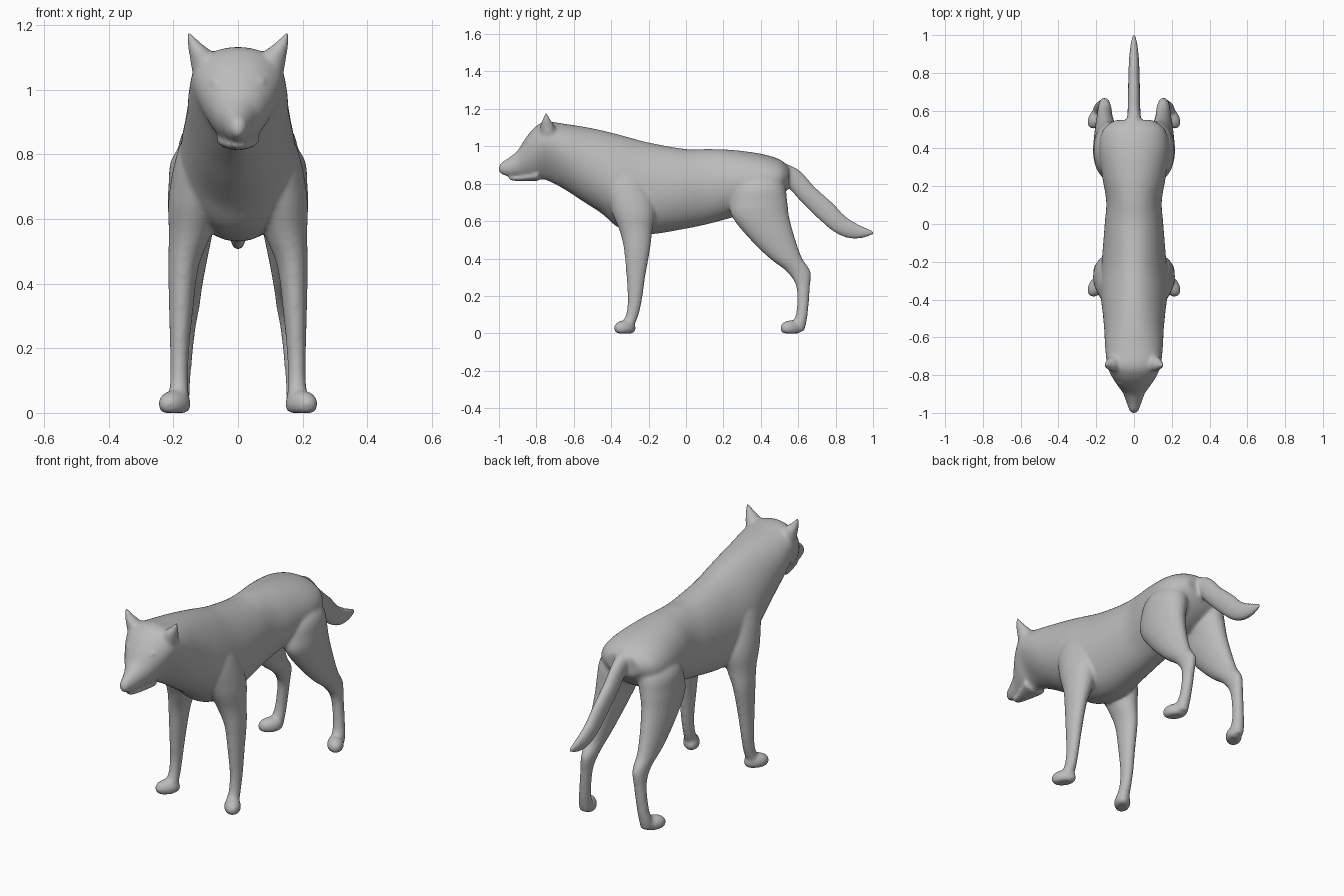
import bpy
import bmesh
from math import sin, cos, pi, radians
from mathutils import Matrix, Vector

default = bpy.data.objects.get("Cube")
if default:
    bpy.data.objects.remove(default, do_unlink=True)


def make_material(name, colour):
    mat = bpy.data.materials.new(name)
    mat.use_nodes = True
    mat.diffuse_color = colour
    mat.node_tree.nodes["Principled BSDF"].inputs["Base Color"].default_value = colour
    return mat


grey = make_material("plain grey", (0.5, 0.5, 0.5, 1))


def catmull(a, b, c, d, t):
    """Smooth interpolation between rings b and c."""
    return [q + 0.5 * t * (r - p + t * (2 * p - 5 * q + 4 * r - s + t * (3 * (q - r) + s - p)))
            for p, q, r, s in zip(a, b, c, d)]


def smooth_rings(rings, steps=6):
    last = len(rings) - 1
    result = []
    for i in range(last):
        quad = [rings[min(max(k, 0), last)] for k in (i - 1, i, i + 1, i + 2)]
        result += [catmull(*quad, s / steps) for s in range(steps)]
    return result + [list(rings[last])]


def loft(bm, rings, side=1, sides=64):
    """Skin rings of (x, y, z, half width, half depth, tilt, taper)."""
    loops = []
    for x, y, z, wide, deep, tilt, taper in smooth_rings(rings):
        axis = Vector((0, cos(radians(tilt)), sin(radians(tilt))))
        loop = []
        for k in range(sides):
            a = 2 * pi * k / sides
            across = Vector((wide * cos(a) * (1 - taper * sin(a)), 0, 0))
            point = Vector((x, y, z)) + across + axis * deep * sin(a)
            point.x *= side
            loop.append(bm.verts.new(point))
        loops.append(loop)
    for low, high in zip(loops, loops[1:]):
        for k in range(sides):
            n = (k + 1) % sides
            bm.faces.new((low[k], low[n], high[n], high[k]))
    bm.faces.new(loops[0])
    bm.faces.new(loops[-1])


def ellipsoid(bm, centre, radii, side=1, turn=0, roll=0):
    """Rounded lump, kept above the floor."""
    x, y, z = centre
    place = (Matrix.Translation((x * side, y, z))
             @ Matrix.Rotation(radians(turn) * side, 4, "Z")
             @ Matrix.Rotation(radians(roll) * side, 4, "Y")
             @ Matrix.Diagonal((*radii, 1)))
    made = bmesh.ops.create_uvsphere(bm, u_segments=32, v_segments=20, radius=1, matrix=place)
    for v in made["verts"]:
        v.co.z = max(v.co.z, 0)


def finish(bm, name):
    bmesh.ops.recalc_face_normals(bm, faces=bm.faces)
    for face in bm.faces:
        face.smooth = True
    mesh = bpy.data.meshes.new(name)
    bm.to_mesh(mesh)
    bm.free()
    mesh.materials.append(grey)
    obj = bpy.data.objects.new(name, mesh)
    bpy.context.collection.objects.link(obj)
    return obj


# Head and trunk: (y, top, bottom, half width, taper)
trunk = [
    (-1.0, .895, .862, .014, 0), (-.985, .915, .85, .025, 0),
    (-.95, .937, .838, .038, 0), (-.9, .978, .834, .056, -.1),
    (-.86, 1.04, .828, .082, -.2), (-.81, 1.1, .82, .112, -.3),
    (-.75, 1.132, .82, .133, -.38), (-.65, 1.12, .77, .15, -.2),
    (-.55, 1.105, .705, .158, -.05), (-.45, 1.085, .64, .168, .05),
    (-.35, 1.06, .56, .178, .1), (-.2, 1.02, .53, .17, .1),
    (0, .985, .56, .155, 0), (.12, .985, .585, .147, 0),
    (.25, .98, .62, .168, 0), (.4, .96, .66, .185, 0),
    (.5, .93, .72, .163, 0), (.55, .89, .78, .1, 0)]

jaw = [(0, -.945, .828, .02, .01, 90, 0), (0, -.88, .83, .038, .017, 90, 0),
       (0, -.79, .845, .07, .03, 90, 0)]

# Tail: (y, z, half width, half depth, tilt)
tail = [
    (.45, .89, .06, .04, 65), (.56, .84, .037, .053, 45),
    (.65, .745, .033, .054, 42), (.74, .66, .031, .057, 45),
    (.82, .586, .029, .053, 60), (.89, .55, .025, .045, 75),
    (.95, .539, .018, .03, 85), (1.005, .538, .007, .009, 90)]

# Legs: (x, y, z, half width, half depth)
front_leg = [
    (.07, -.34, .97, .04, .06), (.105, -.325, .82, .078, .115),
    (.13, -.285, .67, .084, .12), (.149, -.268, .55, .065, .088),
    (.169, -.262, .45, .047, .07), (.177, -.268, .3, .036, .05),
    (.181, -.273, .18, .029, .038), (.182, -.287, .1, .028, .034),
    (.184, -.308, .05, .032, .036), (.184, -.315, .012, .03, .034)]
hind_leg = [
    (.05, .4, .9, .04, .06), (.108, .395, .8, .09, .13),
    (.128, .39, .7, .087, .152), (.14, .4, .62, .076, .152),
    (.15, .465, .5, .06, .12), (.155, .535, .4, .046, .087),
    (.155, .602, .33, .036, .064), (.162, .626, .25, .029, .037),
    (.175, .622, .12, .029, .031), (.183, .605, .05, .033, .037),
    (.184, .598, .012, .03, .034)]

ear = [(.085, -.735, 1.06, .058, .05, 0, 0), (.115, -.742, 1.115, .037, .036, 0, 0),
       (.137, -.747, 1.147, .02, .019, 0, 0), (.153, -.747, 1.178, .007, .007, 0, 0)]

# Seamless body: every part is overlapped and then fused
bm = bmesh.new()
loft(bm, [(0, y, (t + b) / 2, w, (t - b) / 2, 90, k) for y, t, b, w, k in trunk])
loft(bm, jaw)
loft(bm, [(0, *ring, 0) for ring in tail])
ellipsoid(bm, (0, -.984, .882), (.018, .018, .018))
for side in (1, -1):
    for leg in (front_leg, hind_leg):
        loft(bm, [(*ring, 0, 0) for ring in leg], side)
    loft(bm, ear, side)
    # Paws turned outward
    for y in (-.327, .562):
        ellipsoid(bm, (.196, y, .028), (.042, .065, .042), side, turn=35)
    # Brows
    ellipsoid(bm, (.06, -.84, 1.02), (.028, .018, .01), side, roll=-20)
body = finish(bm, "body")

fuse = body.modifiers.new("fuse parts", "REMESH")
fuse.mode = "VOXEL"
fuse.voxel_size = 0.008
fuse.use_smooth_shade = True
soften = body.modifiers.new("soften joins", "SMOOTH")
soften.factor = 0.5
soften.iterations = 10

# Eyes
for label, side in (("left", 1), ("right", -1)):
    bm = bmesh.new()
    ellipsoid(bm, (.066, -.848, 1.0), (.014, .012, .01), side, turn=35, roll=-15)
    finish(bm, label + "_eye")
